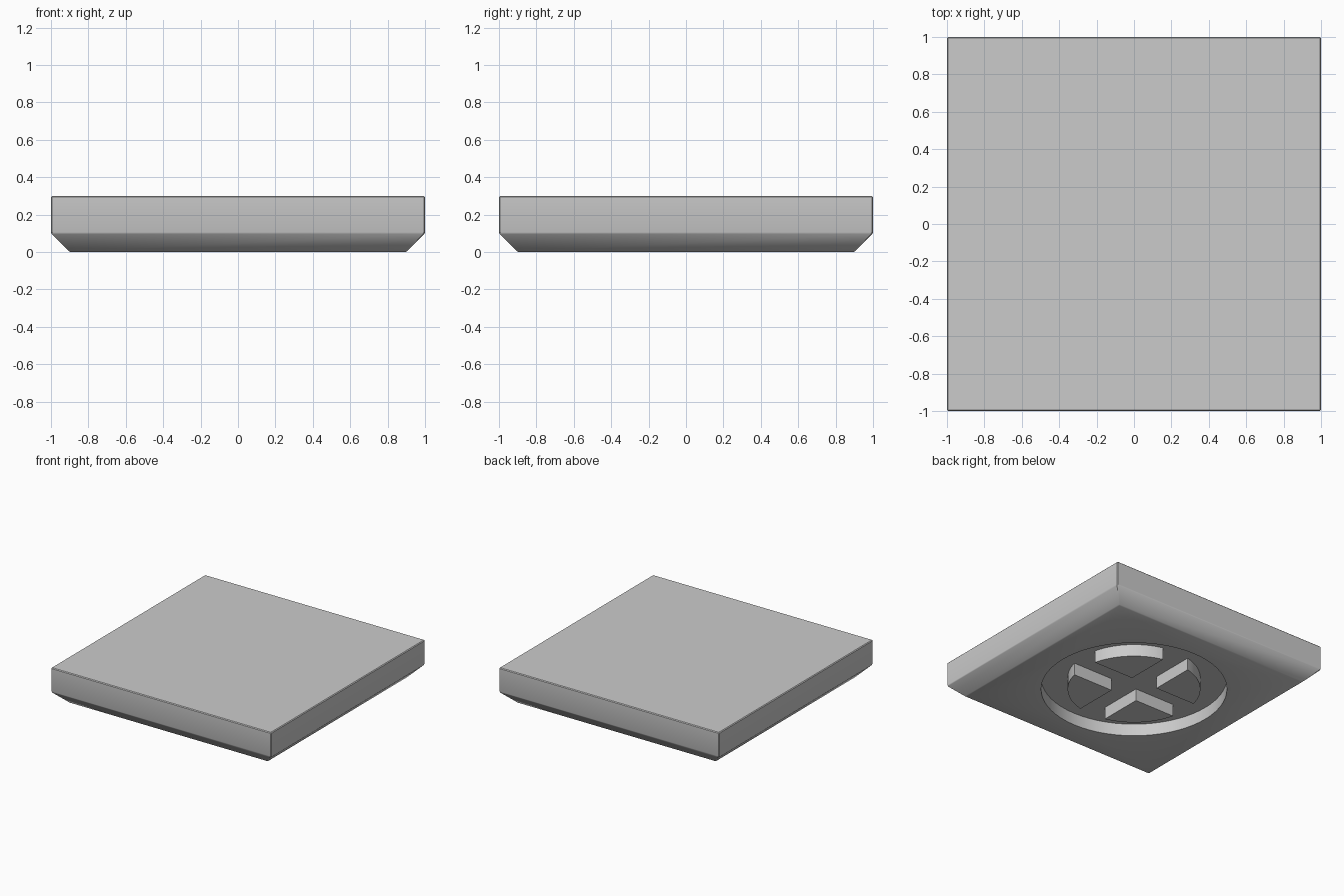
import bpy, bmesh
from math import sin, cos, asin, pi

if "Cube" in bpy.data.objects:
    bpy.data.objects.remove(bpy.data.objects["Cube"])

SEG = 64
RECESS_R, DEPTH = 0.70, 0.10
PAD_R, HALF_GAP = 0.50, 0.12


def add_object(name, bm):
    bmesh.ops.recalc_face_normals(bm, faces=bm.faces[:])
    mesh = bpy.data.meshes.new(name)
    bm.to_mesh(mesh)
    bm.free()
    obj = bpy.data.objects.new(name, mesh)
    bpy.context.collection.objects.link(obj)
    return obj


def smooth(obj):
    bpy.ops.object.select_all(action='DESELECT')
    obj.select_set(True)
    bpy.context.view_layer.objects.active = obj
    bpy.ops.object.shade_smooth_by_angle(angle=pi / 6)


# Square slab with a chamfered underside and a tiny softened edge
bm = bmesh.new()
loops = [[bm.verts.new((sx * h, sy * h, z)) for sx, sy in ((-1, -1), (1, -1), (1, 1), (-1, 1))]
         for h, z in ((0.9, 0.0), (1.0, 0.1), (1.0, 0.3))]
for low, high in zip(loops, loops[1:]):
    for i in range(4):
        j = (i + 1) % 4
        bm.faces.new((low[i], low[j], high[j], high[i]))
bm.faces.new(loops[0][::-1])
bm.faces.new(loops[-1])
bmesh.ops.bevel(bm, geom=bm.edges[:], offset=0.006, segments=1,
                affect='EDGES', profile=0.5)
slab = add_object("slab", bm)

# Round recess cut into the underside
bm = bmesh.new()
bmesh.ops.create_cone(bm, cap_ends=True, segments=SEG, radius1=RECESS_R,
                      radius2=RECESS_R, depth=2 * DEPTH)
cutter = add_object("recess_cutter", bm)
cutter.hide_render = True
cut = slab.modifiers.new("recess", 'BOOLEAN')
cut.operation = 'DIFFERENCE'
cut.solver = 'EXACT'
cut.object = cutter
bpy.context.view_layer.objects.active = slab
bpy.ops.object.modifier_apply(modifier=cut.name)
bpy.data.objects.remove(cutter)
smooth(slab)


# Four quarter-circle pads left standing in the recess, separated by a cross
def quarter_pad(name, turn):
    start = asin(HALF_GAP / PAD_R)
    span = pi / 2 - 2 * start
    n = SEG // 4
    outline = [(HALF_GAP, HALF_GAP)]
    outline += [(PAD_R * cos(start + span * i / n), PAD_R * sin(start + span * i / n))
                for i in range(n + 1)]
    c, s = cos(turn), sin(turn)
    bm = bmesh.new()
    rings = [[bm.verts.new((x * c - y * s, x * s + y * c, z)) for x, y in outline]
             for z in (0.0, DEPTH)]
    count = len(outline)
    bm.faces.new(rings[0][::-1])
    for i in range(count):
        j = (i + 1) % count
        bm.faces.new((rings[0][i], rings[0][j], rings[1][j], rings[1][i]))
    smooth(add_object(name, bm))


for k in range(4):
    quarter_pad(f"quarter_pad_{k + 1}", k * pi / 2)
